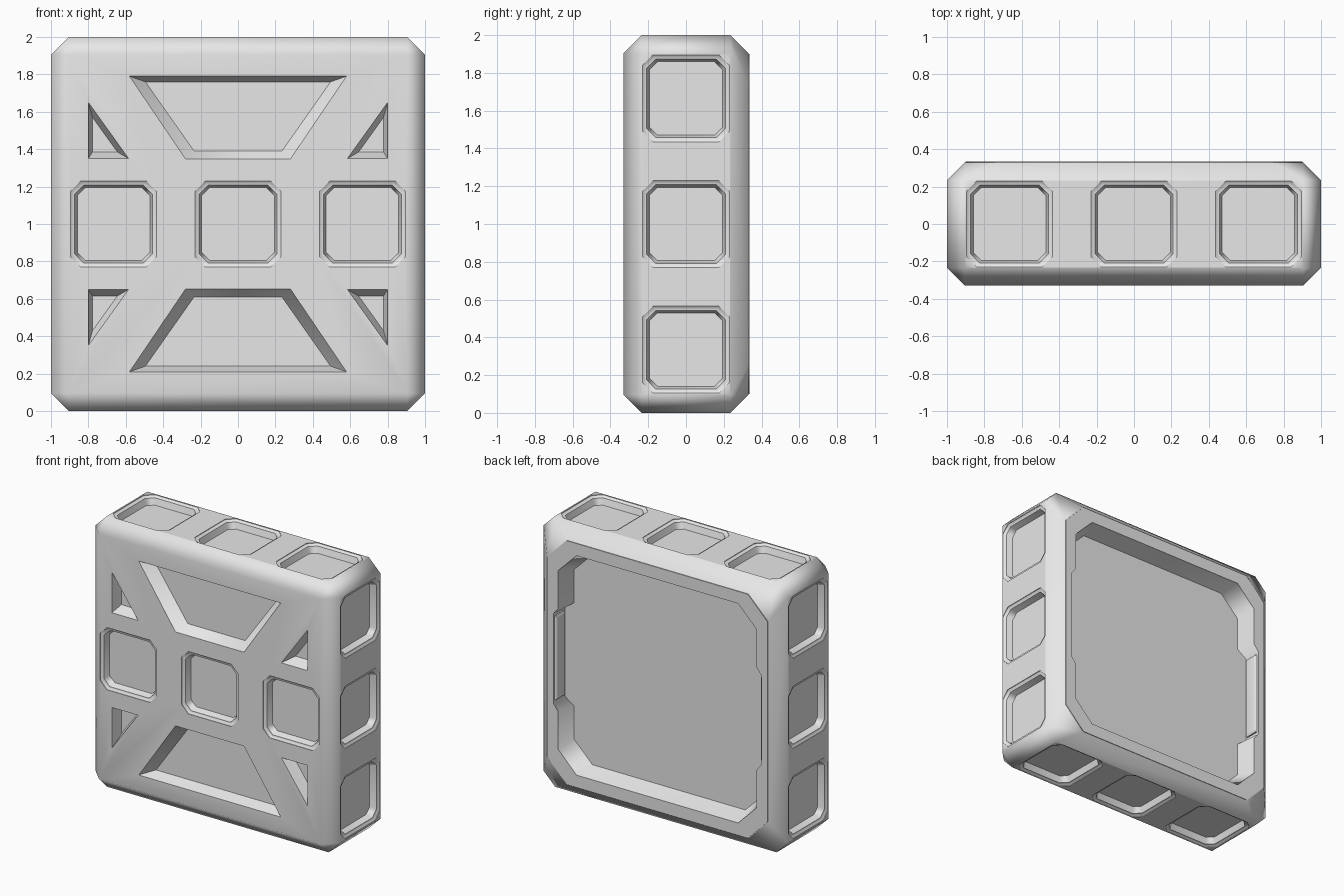
import bpy, bmesh, math
from mathutils import Vector, Matrix

if "Cube" in bpy.data.objects:
    bpy.data.objects.remove(bpy.data.objects["Cube"])

HALF, DEPTH, CH = 1.0, 0.33, 0.095
X, Y, Z = Vector((1, 0, 0)), Vector((0, 1, 0)), Vector((0, 0, 1))
MID = Vector((0, 0, 1))

grey = bpy.data.materials.new("light_grey")
grey.diffuse_color = (0.8, 0.8, 0.8, 1)
grey.use_nodes = True
grey.node_tree.nodes["Principled BSDF"].inputs["Base Color"].default_value = grey.diffuse_color


def frame(u, v, n, dist):
    """Matrix taking (u, v, outward) coordinates on a side to the world."""
    m = Matrix((u, v, n)).transposed().to_4x4()
    m.translation = MID + n * dist
    return m


def loft(bm, layers, m):
    """Closed solid through a stack of (points, height) outlines."""
    rings = [[bm.verts.new(m @ Vector((p[0], p[1], w))) for p in pts] for pts, w in layers]
    n = len(rings[0])
    for a, b in zip(rings, rings[1:]):
        for i in range(n):
            j = (i + 1) % n
            bm.faces.new((a[i], a[j], b[j], b[i]))
    bm.faces.new(rings[0])
    bm.faces.new(rings[-1])


def octagon(h, cut, cx=0.0):
    k = h - cut
    return [(cx + x, y) for x, y in ((h, -k), (h, k), (k, h), (-k, h), (-h, k), (-h, -k), (-k, -h), (k, -h))]


def notched(h, cut, notch):
    """Octagon with a shallow notch in the middle of both sides."""
    k = h - cut
    half = [(h, -k), (h, -0.38), (notch, -0.33), (notch, 0.33), (h, 0.38), (h, k), (k, h)]
    top = half + [(-k, h)]
    return top + [(-x, -y) for x, y in half[:-1]] + [(-k, -h), (k, -h)]


def finish(name, bm):
    bmesh.ops.recalc_face_normals(bm, faces=bm.faces)
    me = bpy.data.meshes.new(name)
    bm.to_mesh(me)
    bm.free()
    me.materials.append(grey)
    ob = bpy.data.objects.new(name, me)
    bpy.context.collection.objects.link(ob)
    return ob


def boolean(ob, other, op):
    mod = ob.modifiers.new(op, "BOOLEAN")
    mod.object, mod.operation, mod.solver = other, op, "EXACT"
    bpy.context.view_layer.objects.active = ob
    bpy.ops.object.modifier_apply(modifier=mod.name)
    bpy.data.objects.remove(other)


def smooth(ob):
    bpy.ops.object.select_all(action="DESELECT")
    ob.select_set(True)
    bpy.context.view_layer.objects.active = ob
    bpy.ops.object.shade_smooth_by_angle(angle=math.radians(50))
    mod = ob.modifiers.new("weighted", "WEIGHTED_NORMAL")
    mod.keep_sharp = True


# Body: chamfered block, with wider corner cuts on the back face
bm = bmesh.new()
a, d = HALF - CH, DEPTH - CH
for sx in (-1, 1):
    for sz in (-1, 1):
        pts = [(a, -DEPTH, a), (a, DEPTH, a - 0.16), (a - 0.16, DEPTH, a)]
        for y in (-d, d):
            pts += [(HALF, y, a), (a, y, HALF)]
        for p in pts:
            bm.verts.new((sx * p[0], p[1], 1 + sz * p[2]))
bmesh.ops.convex_hull(bm, input=bm.verts)
bmesh.ops.dissolve_limit(bm, angle_limit=0.01, verts=bm.verts, edges=bm.edges)
body = finish("body", bm)

# Slightly raised octagonal frame on the back
back = frame(X, Z, Y, DEPTH)
bm = bmesh.new()
loft(bm, [(octagon(0.9, 0.16), -0.03), (octagon(0.9, 0.16), 0.005)], back)
boolean(body, finish("back_frame", bm), "UNION")

# Cutters for all recesses
bm = bmesh.new()
front = frame(X, Z, -Y, DEPTH)
sides = [front, frame(Z, Y, X, HALF), frame(Z, Y, -X, HALF),
         frame(X, Y, Z, HALF), frame(X, Y, -Z, HALF)]
for m in sides:
    for cx in (-0.665, 0, 0.665):
        loft(bm, [(octagon(h, c, cx), w) for h, c, w in (
            (0.23, 0.055, 0.02), (0.23, 0.055, -0.004), (0.218, 0.05, -0.014),
            (0.208, 0.048, -0.014), (0.194, 0.042, -0.06))], m)

# Front trapezoids and corner triangles
for sz in (-1, 1):
    outer = [(-0.58, 0.79), (0.58, 0.79), (0.28, 0.347), (-0.28, 0.347)]
    inner = [(-0.495, 0.76), (0.495, 0.76), (0.235, 0.39), (-0.235, 0.39)]
    shapes = [(outer, inner)]
    for sx in (-1, 1):
        shapes.append(([(sx * x, z) for x, z in ((0.8, 0.65), (0.8, 0.35), (0.585, 0.35))],
                       [(sx * x, z) for x, z in ((0.778, 0.57), (0.778, 0.385), (0.645, 0.385))]))
    for o, i in shapes:
        o, i = [[(x, sz * z) for x, z in s] for s in (o, i)]
        loft(bm, [(o, 0.02), (o, -0.003), (i, -0.08)], front)

# Large back recess with side notches
loft(bm, [(notched(0.81, 0.15, 0.85), 0.02), (notched(0.81, 0.15, 0.85), -0.004),
          (notched(0.775, 0.15, 0.85), -0.13)], back)
boolean(body, finish("recess_cutter", bm), "DIFFERENCE")
smooth(body)

# Latch bars standing in the notches
for sx, side in ((-1, "left"), (1, "right")):
    bm = bmesh.new()
    m = frame(Z, Y, -X * sx, -0.86)
    wide = [(-0.31, 0.215), (0.31, 0.215), (0.31, 0.32), (-0.31, 0.32)]
    slim = [(-0.295, 0.225), (0.295, 0.225), (0.295, 0.31), (-0.295, 0.31)]
    loft(bm, [(wide, 0), (wide, 0.02), (slim, 0.03)], m)
    smooth(finish(side + "_latch_bar", bm))
